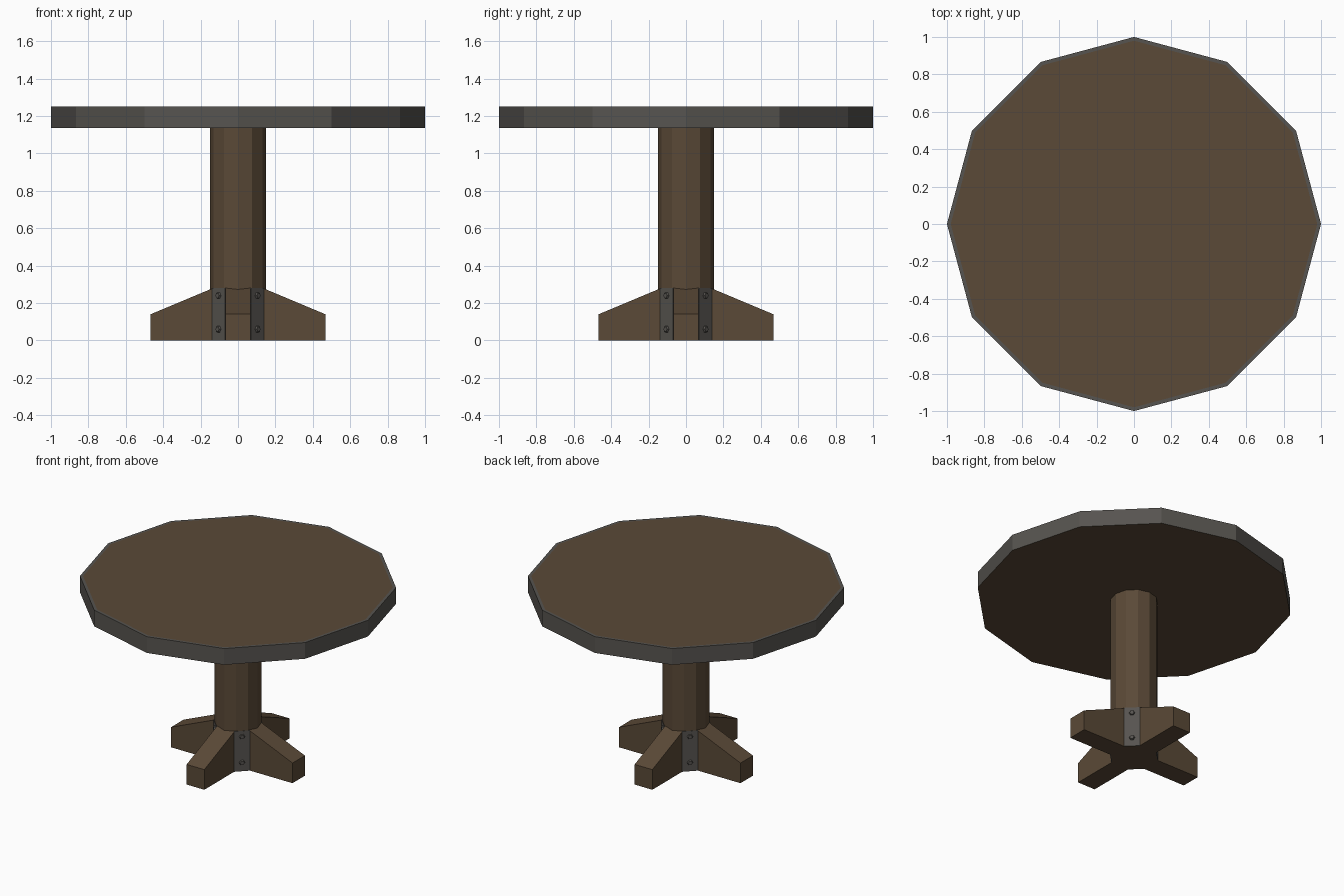
import bpy, bmesh, math
from mathutils import Matrix

if "Cube" in bpy.data.objects:
    bpy.data.objects.remove(bpy.data.objects["Cube"])


def material(name, rgb):
    m = bpy.data.materials.new(name)
    m.diffuse_color = (*rgb, 1)
    m.use_nodes = True
    m.node_tree.nodes["Principled BSDF"].inputs["Base Color"].default_value = m.diffuse_color
    return m


wood = material("brown wood", (0.103, 0.067, 0.038))
iron = material("grey iron", (0.094, 0.088, 0.079))


def finish(bm, name, *mats):
    bmesh.ops.recalc_face_normals(bm, faces=bm.faces)
    me = bpy.data.meshes.new(name)
    bm.to_mesh(me)
    bm.free()
    for m in mats:
        me.materials.append(m)
    ob = bpy.data.objects.new(name, me)
    bpy.context.collection.objects.link(ob)
    return ob


def prism(bm, pts, vec):
    """Extrude a flat outline along vec."""
    f = bm.faces.new([bm.verts.new(p) for p in pts])
    r = bmesh.ops.extrude_face_region(bm, geom=[f])
    vs = [g for g in r["geom"] if isinstance(g, bmesh.types.BMVert)]
    bmesh.ops.translate(bm, verts=vs, vec=vec)
    # the source face stays as the closing cap


def ring(r, z, n=12):
    return [(r * math.cos(math.tau * i / n), r * math.sin(math.tau * i / n), z)
            for i in range(n)]


# Table top: wooden board with an iron band around the edge
bm = bmesh.new()
prism(bm, ring(1.0, 1.137), (0, 0, 0.113))
bmesh.ops.recalc_face_normals(bm, faces=bm.faces)
top = max(bm.faces, key=lambda f: f.calc_center_median().z)
rim = bmesh.ops.inset_region(bm, faces=[top], thickness=0.02)["faces"]
for f in bm.faces:
    f.material_index = 1 if f in rim or abs(f.normal.z) < 0.5 else 0
finish(bm, "table_top", wood, iron)

# Central column
bm = bmesh.new()
prism(bm, ring(0.15, 0), (0, 0, 1.137))
finish(bm, "column", wood)

W = 0.068  # half width of a foot
for i in range(4):
    # Sloped foot along each axis
    bm = bmesh.new()
    prism(bm, [(0.1, -W, 0), (0.467, -W, 0), (0.467, -W, 0.14),
               (0.135, -W, 0.279), (0.1, -W, 0.279)], (0, 2 * W, 0))
    bm.transform(Matrix.Rotation(i * math.pi / 2, 4, 'Z'))
    finish(bm, f"foot_{i + 1}", wood)

    # Iron plate between neighbouring feet
    turn = Matrix.Rotation((i + 0.5) * math.pi / 2, 4, 'Z')
    bm = bmesh.new()
    prism(bm, [(0.142, -0.05, 0), (0.147, -0.05, 0),
               (0.147, 0.05, 0), (0.142, 0.05, 0)], (0, 0, 0.28))
    bm.transform(turn)
    finish(bm, f"plate_{i + 1}", iron)

    # Two rivets on each plate
    bm = bmesh.new()
    for z in (0.06, 0.24):
        bmesh.ops.create_cone(
            bm, cap_ends=True, segments=6, radius1=0.02, radius2=0.014, depth=0.012,
            matrix=Matrix.Translation((0.151, 0, z)) @ Matrix.Rotation(math.pi / 2, 4, 'Y'))
    bm.transform(turn)
    finish(bm, f"rivets_{i + 1}", iron)
